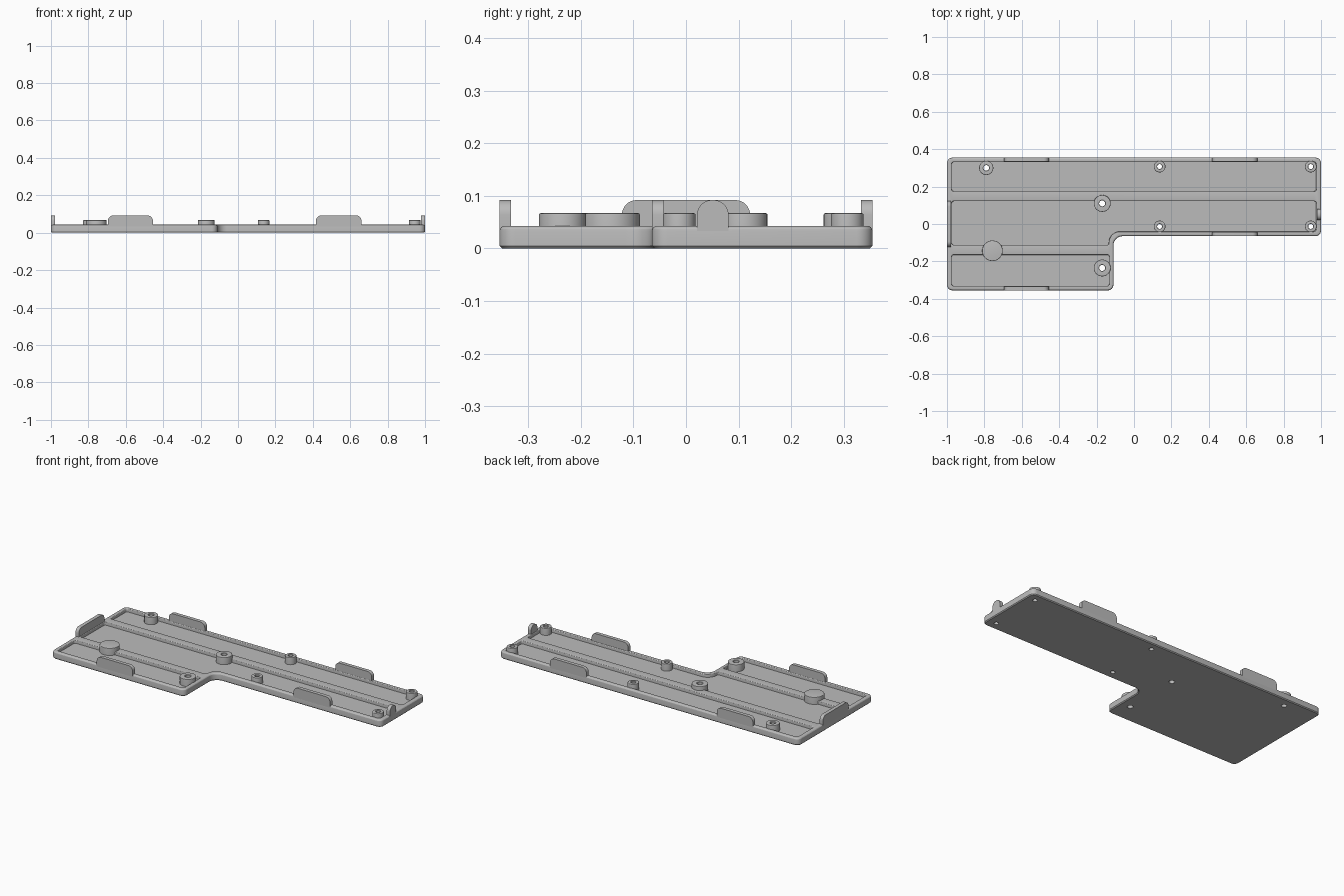
import bpy, bmesh, math
from mathutils import Vector

if "Cube" in bpy.data.objects:
    bpy.data.objects.remove(bpy.data.objects["Cube"])

grey = bpy.data.materials.new("light grey plastic")
grey.use_nodes = True
COLOUR = (0.5, 0.5, 0.5, 1)
grey.diffuse_color = COLOUR
grey.node_tree.nodes["Principled BSDF"].inputs["Base Color"].default_value = COLOUR

WALL, FLOOR, BOSS, TAB = 0.043, 0.024, 0.067, 0.092
THICK = 0.022


def outline(corners, radii, inset, steps=8):
    """Counter-clockwise polygon, moved inwards and with rounded corners."""
    pts, n = [], len(corners)
    for i, c in enumerate(corners):
        p = Vector(c)
        a = (p - Vector(corners[i - 1])).normalized()
        b = (Vector(corners[(i + 1) % n]) - p).normalized()
        turn = 1 if a.x * b.y - a.y * b.x > 0 else -1
        p += (b - a) * inset * turn
        r = max(radii[i] - inset * turn, 0.0005)
        centre = p + (b - a) * r
        for k in range(steps + 1):
            t = k / steps * math.pi / 2
            pts.append(centre + a * r * math.sin(t) - b * r * math.cos(t))
    return pts


def loft(name, corners, radii, profile, place=lambda u, v, w: (u, v, w), ring=False):
    """Stack outlines given as (inset, height); ring joins last to first."""
    if not isinstance(radii, (list, tuple)):
        radii = [radii] * len(corners)
    bm = bmesh.new()
    rows = [[bm.verts.new(place(p.x, p.y, h)) for p in outline(corners, radii, d)]
            for d, h in profile]
    pairs = list(zip(rows, rows[1:]))
    if ring:
        pairs.append((rows[-1], rows[0]))
    else:
        bm.faces.new(rows[0][::-1])
        bm.faces.new(rows[-1])
    for lo, hi in pairs:
        for i in range(len(lo)):
            j = (i + 1) % len(lo)
            bm.faces.new((lo[i], lo[j], hi[j], hi[i]))
    bmesh.ops.remove_doubles(bm, verts=bm.verts, dist=1e-6)
    bmesh.ops.recalc_face_normals(bm, faces=bm.faces)
    mesh = bpy.data.meshes.new(name)
    bm.to_mesh(mesh)
    bm.free()
    mesh.materials.append(grey)
    obj = bpy.data.objects.new(name, mesh)
    bpy.context.collection.objects.link(obj)
    return obj


def rect(x0, x1, y0, y1):
    return [(x0, y0), (x1, y0), (x1, y1), (x0, y1)]


def fillet(r, top, sign=1):
    """Rounded upper edge; sign -1 flares outwards for a cutter."""
    angles = [k * math.pi / 8 for k in range(5)]
    if sign > 0:
        return [(r - r * math.cos(t), top - r + r * math.sin(t)) for t in angles]
    return [(-r + r * math.cos(t), top - r + r * math.sin(t)) for t in angles]


def cut(obj, cutter):
    cutter.hide_render = True
    mod = obj.modifiers.new("cut", "BOOLEAN")
    mod.operation, mod.solver, mod.object = "DIFFERENCE", "EXACT", cutter
    bpy.context.view_layer.objects.active = obj
    bpy.ops.object.modifier_apply(modifier=mod.name)
    bpy.data.objects.remove(cutter)


# L-shaped tray with rounded rim
shape = [(-1, -0.355), (-0.11, -0.355), (-0.11, -0.065), (1, -0.065), (1, 0.355), (-1, 0.355)]
tray = loft("tray", shape, [0.03, 0.03, 0.05, 0.03, 0.03, 0.03],
            [(0.005, 0), (0, 0.005)] + fillet(0.01, WALL))
parts = [tray]

# Pockets, leaving two ribs between them
middle = [(-0.975, -0.112), (-0.135, -0.112), (-0.135, -0.04),
          (0.974, -0.04), (0.974, 0.122), (-0.975, 0.122)]
pockets = [(rect(-0.975, 0.974, 0.175, 0.331), 0.012),
           (middle, [0.012, 0.008, 0.06, 0.012, 0.012, 0.012]),
           (rect(-0.975, -0.132, -0.331, -0.165), 0.012)]
for corners, radii in pockets:
    steps = fillet(0.005, WALL, -1)
    cut(tray, loft("pocket_cutter", corners, radii,
                   [(0, FLOOR)] + steps + [(-0.005, 0.1)]))

# Screw bosses: x, y, radius, hole radius
bosses = [(-0.79, 0.30, 0.038, 0.015), (-0.17, 0.11, 0.045, 0.016),
          (-0.17, -0.235, 0.045, 0.016)]
bosses += [(x, y, 0.031, 0.013) for x in (0.137, 0.945) for y in (-0.013, 0.307)]
for x, y, r, hole in bosses:
    square = rect(x - r, x + r, y - r, y + r)
    wall = r - hole
    parts.append(loft("screw_boss", square, r,
                      [(0, 0.015)] + fillet(0.003, BOSS) +
                      [(wall - 0.002, BOSS), (wall, BOSS - 0.002), (wall, 0.015)], ring=True))
    cut(tray, loft("hole_cutter", square, r, [(wall, -0.05), (wall, 0.1)]))

# Solid support post
r = 0.055
parts.append(loft("support_post", rect(-0.757 - r, -0.757 + r, -0.143 - r, -0.143 + r), r,
                  [(0, 0.015)] + fillet(0.003, BOSS)))


# Upright tabs flush with the outer walls
def tab(name, lo, hi, face, inward, along_x):
    place = (lambda u, v, w: (u, w, v)) if along_x else (lambda u, v, w: (w, u, v))
    parts.append(loft(name, rect(lo, hi, 0.03, TAB), [0.001, 0.001, 0.028, 0.028],
                      [(0, face), (0, face + inward * THICK)], place))


tab("front_tab", -0.695, -0.455, -0.355, 1, True)
tab("step_tab", 0.417, 0.66, -0.065, 1, True)
tab("back_right_tab", -0.695, -0.455, 0.355, -1, True)
tab("back_left_tab", 0.417, 0.66, 0.355, -1, True)
tab("right_end_tab", -0.122, 0.122, -1, 1, False)
tab("left_end_tab", 0.021, 0.081, 1, -1, False)

# Smooth round corners, keep flat areas crisp
bpy.ops.object.select_all(action="DESELECT")
for obj in parts:
    obj.select_set(True)
bpy.context.view_layer.objects.active = tray
bpy.ops.object.shade_smooth_by_angle(angle=math.radians(20))
